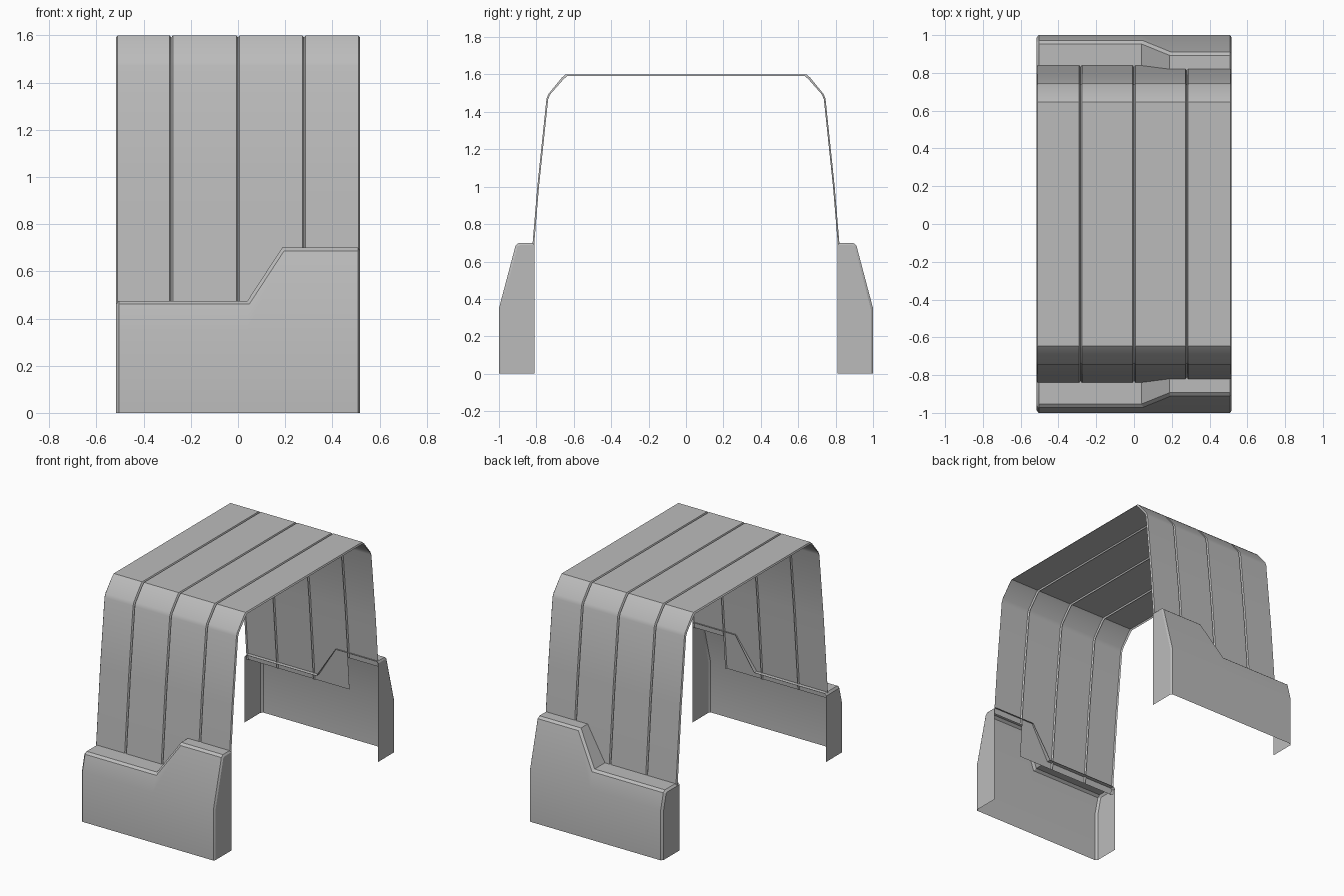
import bpy, bmesh

cube = bpy.data.objects.get("Cube")
if cube:
    bpy.data.objects.remove(cube, do_unlink=True)

grey = bpy.data.materials.new("plain grey")
grey.use_nodes = True
grey.diffuse_color = (0.5, 0.5, 0.5, 1)
grey.node_tree.nodes["Principled BSDF"].inputs["Base Color"].default_value = (0.5, 0.5, 0.5, 1)


def loft(name, sections, caps=(), flip=False):
    """Join equal-length rows of points into a sheet; caps are extra outlines."""
    bm = bmesh.new()
    rows = [[bm.verts.new(p) for p in row] for row in sections]
    for a, b in zip(rows, rows[1:]):
        for i in range(len(a) - 1):
            bm.faces.new((a[i], b[i], b[i + 1], a[i + 1]))
    for row, extra in caps:
        bm.faces.new(rows[row] + [bm.verts.new(extra)])
    bmesh.ops.recalc_face_normals(bm, faces=bm.faces)
    # make the sheet face outwards, judged on the most clearly outward face
    centre_y = sum(v.co.y for v in bm.verts) / len(bm.verts)
    if abs(centre_y) < 0.01:
        probe = max(bm.faces, key=lambda f: f.calc_center_median().z)
        outward = probe.normal.z > 0
    else:
        probe = max(bm.faces, key=lambda f: abs(f.calc_center_median().y))
        outward = probe.normal.y * centre_y > 0
    if not outward:
        bmesh.ops.reverse_faces(bm, faces=bm.faces)
    mesh = bpy.data.meshes.new(name)
    bm.to_mesh(mesh)
    bm.free()
    obj = bpy.data.objects.new(name, mesh)
    mesh.materials.append(grey)
    bpy.context.collection.objects.link(obj)
    bpy.ops.object.select_all(action='DESELECT')
    obj.select_set(True)
    bpy.context.view_layer.objects.active = obj
    bpy.ops.object.shade_smooth_by_angle(angle=0.5)
    return obj


# Arched cover: four panels whose edges fold inwards to form grooves
def arch_section(x, bottom, inset):
    half = [(0.795 + (1.0 - bottom) / 12, bottom), (0.795, 1.0), (0.746, 1.47),
            (0.736, 1.495), (0.664, 1.583), (0.645, 1.6)]
    pts = [(y - inset, z - (inset if z > 1.55 else inset * 0.3 if z > 1.4 else 0))
           for y, z in half]
    return [(x, -y, z) for y, z in pts] + [(x, y, z) for y, z in reversed(pts)]


edges = [-0.517, -0.283, 0.0, 0.28, 0.517]
for i, (x0, x1) in enumerate(zip(edges, edges[1:])):
    low = 0.66 if i == 3 else 0.43
    fold, depth = 0.007, 0.009
    loft(f"cover_panel_{i + 1}", [
        arch_section(x0, low, depth), arch_section(x0 + fold, low, 0),
        arch_section(x1 - fold, low, 0), arch_section(x1, low, depth)])


# Stepped side bases: open shells with a chamfered rim, ledge and end caps
INNER = 0.81


def slope_y(z):
    return 1.0 - 0.09 * (z - 0.35) / 0.34


def base_section(x, top, side, inset=0.0, shift=0.0):
    ch = 0.014
    lower = top - ch - inset * 0.4
    pts = [(x, 1.0 - inset, 0), (x, 1.0 - inset, 0.35 - inset * 0.3),
           (x + shift, slope_y(lower) - inset, lower),
           (x, slope_y(top) - ch - inset * 0.6, top - inset),
           (x, INNER, top - inset)]
    return [(px, py * side, pz) for px, py, pz in pts]


for side, name in ((-1, "front_base"), (1, "back_base")):
    loft(name, [
        base_section(-0.517, 0.475, side, 0.014),
        base_section(-0.504, 0.475, side),
        base_section(0.04, 0.475, side, 0, 0.008),
        base_section(0.187, 0.70, side, 0, 0.008),
        base_section(0.509, 0.70, side),
        base_section(0.517, 0.70, side, 0.012)],
        caps=[(0, (-0.517, INNER * side, 0)), (5, (0.517, INNER * side, 0))])
